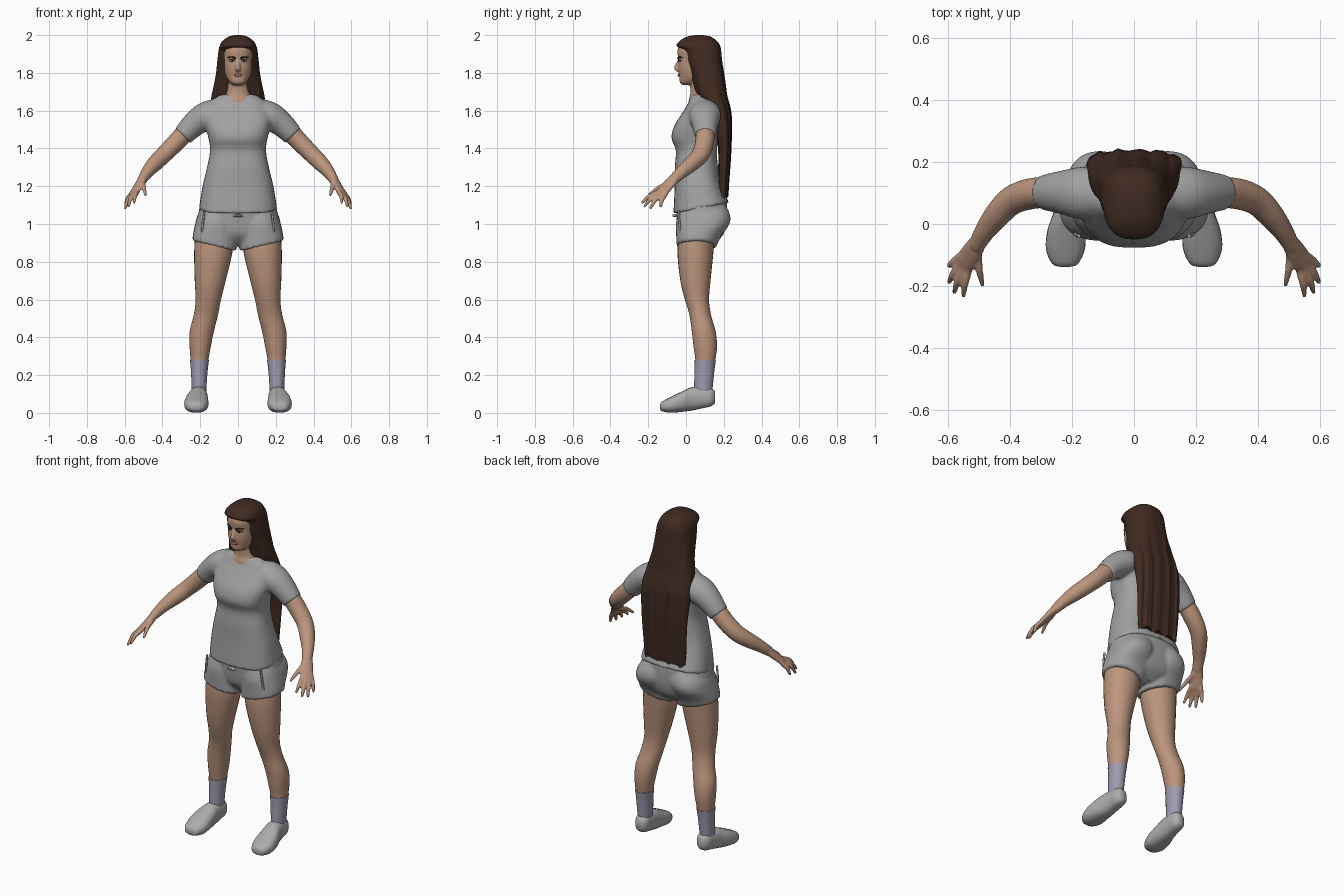
import bpy, bmesh, math
from mathutils import Vector

X, Y, Z = Vector((1, 0, 0)), Vector((0, 1, 0)), Vector((0, 0, 1))


def material(name, rgb):
    m = bpy.data.materials.new(name)
    m.diffuse_color = (*rgb, 1)
    return m


SKIN = material("skin", (0.50, 0.30, 0.205))
HAIR = material("dark_brown_hair", (0.05, 0.023, 0.015))
CLOTH = material("grey_cloth", (0.36, 0.36, 0.36))
SHOE = material("light_grey_shoe", (0.41, 0.41, 0.41))
SOCK = material("lavender_sock", (0.34, 0.33, 0.43))
LIP = material("lip", (0.34, 0.15, 0.11))
WHITE = material("eye_white", (0.6, 0.58, 0.55))
DARK = material("dark_lash", (0.02, 0.012, 0.01))


def smooth_keys(keys, steps):
    """Catmull-Rom interpolation through the key rings."""
    out = []
    for i in range(len(keys) - 1):
        p = [keys[max(i - 1, 0)], keys[i], keys[i + 1], keys[min(i + 2, len(keys) - 1)]]
        for s in range(steps):
            t = s / steps
            out.append([0.5 * (2 * b + (c - a) * t + (2 * a - 5 * b + 4 * c - d) * t * t
                               + (3 * b - a - 3 * c + d) * t ** 3) for a, b, c, d in zip(*p)])
    return out + [list(keys[-1])]


def loft(bm, keys, axis=None, side=Y, n=24, steps=4, e=2.0, warp=None, mirror=False):
    """Loft superellipse rings (x, y, z, ru, rv); rings follow the path unless axis is fixed."""
    rows = smooth_keys(keys, steps)
    for sx in ((1, -1) if mirror else (1,)):
        rings = []
        for i, r in enumerate(rows):
            c = Vector(r[:3])
            if axis:
                u, v = X, (Y if axis == Z else Z)
            else:
                t = (Vector(rows[min(i + 1, len(rows) - 1)][:3]) - Vector(rows[max(i - 1, 0)][:3])).normalized()
                u = (side - t * side.dot(t)).normalized()
                v = t.cross(u)
            ring = []
            for k in range(n):
                a = 2 * math.pi * k / n
                ca, sa = math.cos(a), math.sin(a)
                p = (c + u * r[3] * math.copysign(abs(ca) ** (2 / e), ca)
                     + v * r[4] * math.copysign(abs(sa) ** (2 / e), sa))
                if warp:
                    p = warp(p)
                ring.append(bm.verts.new((p.x * sx, p.y, p.z)))
            rings.append(ring)
        for a, b in zip(rings, rings[1:]):
            for k in range(n):
                bm.faces.new((a[k], a[k - 1], b[k - 1], b[k]))
        bm.faces.new(rings[0])
        bm.faces.new(rings[-1][::-1])


def part(name, mat, lofts, voxel=0, smooth=3):
    """One object made of lofts, optionally fused into a single skin."""
    bm = bmesh.new()
    for kw in lofts:
        loft(bm, **kw)
    bmesh.ops.recalc_face_normals(bm, faces=bm.faces[:])
    me = bpy.data.meshes.new(name)
    bm.to_mesh(me)
    bm.free()
    ob = bpy.data.objects.new(name, me)
    bpy.context.collection.objects.link(ob)
    me.materials.append(mat)
    bpy.ops.object.select_all(action='DESELECT')
    ob.select_set(True)
    bpy.context.view_layer.objects.active = ob
    if voxel:
        m = ob.modifiers.new("fuse", 'REMESH')
        m.mode, m.voxel_size, m.use_smooth_shade = 'VOXEL', voxel, True
        s = ob.modifiers.new("soften", 'SMOOTH')
        s.factor, s.iterations = 0.5, smooth
    else:
        bpy.ops.object.shade_smooth_by_angle(angle=math.radians(50))
    return ob


# Shirt: torso with a hem that dips at the front, plus sleeves
def hem(p):
    return p + Z * (p.y - 0.08) * 0.2 * max(0, min(1, (1.25 - p.z) / 0.15))


torso = [(0, .08, 1.083, .207, .147), (0, .064, 1.2, .188, .124), (0, .055, 1.3, .164, .114),
         (0, .055, 1.39, .148, .109), (0, .046, 1.455, .157, .123), (0, .055, 1.52, .172, .117),
         (0, .075, 1.58, .175, .1), (0, .086, 1.63, .155, .08), (0, .087, 1.662, .128, .066),
         (0, .085, 1.685, .09, .052)]
sleeve = [(.08, .1, 1.6, .075, .07), (.165, .1, 1.573, .085, .076), (.23, .102, 1.53, .071, .067),
          (.292, .102, 1.468, .056, .056)]
part("shirt", CLOTH, [dict(keys=torso, axis=Z, n=40, e=2.6, warp=hem),
                      dict(keys=sleeve, mirror=True)], voxel=0.009, smooth=4)


# Shorts: pelvis and two short legs with slanted hems
def leg_hem(p):
    return p + Z * (p.x - 0.24) * 0.24 * max(0, min(1, (1.0 - p.z) / 0.08))


pelvis = [(0, .075, .885, .06, .06), (0, .08, .94, .17, .115), (0, .084, 1.02, .212, .133),
          (0, .082, 1.12, .196, .135)]
short_leg = [(.126, .056, .912, .117, .106), (.122, .066, .95, .116, .118), (.115, .088, 1.0, .112, .142),
             (.105, .095, 1.05, .108, .138), (.09, .09, 1.1, .09, .12)]
part("shorts", CLOTH, [dict(keys=pelvis, axis=Z, n=40, e=2.4),
                       dict(keys=short_leg, axis=Z, e=2.3, warp=leg_hem, mirror=True)], voxel=0.009)
part("pocket_welts", CLOTH, [dict(keys=[(.178, -.038, 1.07, .006, .006), (.186, -.036, 1.01, .006, .006),
                                        (.19, -.028, .955, .006, .006)], n=8, mirror=True)])
part("drawstring", CLOTH, [dict(keys=[(0, -.058, 1.045, .01, .008), (.012, -.06, 1.045, .013, .008),
                                      (.024, -.056, 1.04, .005, .004)], n=10, mirror=True)])

# Legs
leg = [(.125, .06, .97, .1, .095), (.131, .05, .85, .101, .095), (.147, .05, .7, .082, .08),
       (.157, .058, .6, .067, .064), (.17, .075, .52, .064, .057), (.192, .094, .43, .064, .063),
       (.2, .102, .35, .056, .062), (.204, .102, .27, .046, .052), (.206, .093, .15, .036, .046)]
part("legs", SKIN, [dict(keys=leg, axis=Z, n=28, steps=5, mirror=True)])

# Socks
sock = [(.204, .102, .28, .05, .056), (.205, .098, .22, .044, .052), (.206, .093, .15, .04, .05),
        (.206, .09, .08, .038, .045)]
part("socks", SOCK, [dict(keys=sock, axis=Z, mirror=True)])

# Shoes, lofted from toe to heel
shoe = [(.222, -.138, .032, .015, .01), (.222, -.128, .034, .042, .025), (.221, -.08, .043, .063, .042),
        (.218, -.02, .06, .061, .054), (.211, .03, .074, .051, .062), (.207, .08, .081, .045, .058),
        (.205, .13, .084, .04, .05), (.205, .153, .082, .022, .032)]
part("shoes", SHOE, [dict(keys=shoe, axis=Y, e=2.4, warp=lambda p: Vector((p.x, p.y, max(p.z, 0))),
                          mirror=True)])

# Arms, palms, fingers and thumbs
arm = [(.2, .102, 1.55, .05, .05), (.28, .102, 1.482, .05, .05), (.34, .096, 1.42, .05, .048),
       (.395, .075, 1.365, .047, .045), (.44, .03, 1.32, .042, .042), (.48, -.022, 1.275, .034, .033),
       (.508, -.07, 1.232, .028, .025)]
palm = [(.5, -.055, 1.245, .028, .024), (.525, -.095, 1.205, .036, .019), (.55, -.132, 1.163, .036, .014),
        (.554, -.14, 1.155, .03, .01)]
hand = [dict(keys=arm, mirror=True),
        dict(keys=palm, side=Vector((.035, .04, -.015)), mirror=True)]
fingers = [((.533, -.145, 1.17), (.55, -.235, 1.11)), ((.551, -.145, 1.16), (.58, -.222, 1.09)),
           ((.563, -.13, 1.155), (.597, -.19, 1.08)), ((.568, -.11, 1.155), (.597, -.135, 1.088)),
           ((.503, -.085, 1.215), (.487, -.2, 1.15))]
for a, b in fingers:
    a, b = Vector(a), Vector(b)
    mid = (a + b) / 2 + Vector((.004, -.004, .008))
    back = a + (a - b) * 0.3
    hand.append(dict(keys=[(*back, .011, .011), (*a, .013, .013), (*mid, .012, .012), (*b, .007, .007)],
                     n=12, mirror=True))
part("arms_and_hands", SKIN, hand, voxel=0.006, smooth=2)

# Head, nose and neck
skull = [(0, .012, 1.735, .022, .03), (0, .02, 1.75, .044, .053), (0, .036, 1.78, .063, .071),
         (0, .05, 1.82, .074, .092), (0, .06, 1.87, .079, .101), (0, .065, 1.92, .081, .11),
         (0, .068, 1.96, .066, .092), (0, .07, 1.985, .03, .045)]
neck = [(0, .08, 1.61, .12, .07), (0, .078, 1.655, .1, .064), (0, .078, 1.685, .068, .056),
        (0, .075, 1.73, .06, .053), (0, .07, 1.8, .058, .055)]
nose = [(0, -.032, 1.878, .008, .008), (0, -.044, 1.85, .009, .009), (0, -.053, 1.825, .014, .011),
        (0, -.038, 1.812, .012, .009)]
part("head", SKIN, [dict(keys=skull, axis=Z, n=32, e=2.2), dict(keys=neck, axis=Z),
                    dict(keys=nose, side=X, n=12)], voxel=0.006, smooth=2)

# Facial details
part("eyebrows", DARK, [dict(keys=[(.012, -.043, 1.877, .004, .004), (.032, -.038, 1.884, .004, .004),
                                   (.056, -.02, 1.881, .002, .002)], n=8, mirror=True)])
part("eyes", WHITE, [dict(keys=[(.018, -.037, 1.863, .002, .002), (.031, -.034, 1.864, .006, .006),
                                (.046, -.025, 1.864, .002, .002)], n=10, mirror=True)])
part("irises", DARK, [dict(keys=[(.031, -.042, 1.864, .004, .005), (.031, -.034, 1.864, .005, .005)],
                           axis=Y, n=12, mirror=True)])
part("eyelashes", DARK, [dict(keys=[(.016, -.04, 1.867, .002, .002), (.031, -.039, 1.871, .003, .003),
                                    (.049, -.027, 1.867, .002, .002)], n=8, mirror=True)])
part("lips", LIP, [dict(keys=[(-.026, -.028, 1.786, .002, .002), (-.012, -.037, 1.788, .005, .007),
                              (0, -.039, 1.786, .005, .007), (.012, -.037, 1.788, .005, .007),
                              (.026, -.028, 1.786, .002, .002)], n=10)])


# Long hair: cap over the skull narrowing to a sheet down the back, with strand ripples
def strands(p):
    f = max(0, min(1, (1.93 - p.z) / 0.3))
    low = max(0, min(1, (1.2 - p.z) / 0.05))
    return p + Y * f * (.004 * math.sin(p.x * 95) + .002 * math.sin(p.x * 210)) \
        + Z * low * .012 * math.sin(p.x * 80 + 1)


hair = [(0, .07, 2.0, .018, .02), (0, .068, 1.992, .05, .062), (0, .065, 1.968, .083, .1),
        (0, .066, 1.942, .097, .115), (0, .085, 1.918, .103, .101), (0, .095, 1.86, .11, .096),
        (0, .11, 1.8, .116, .09), (0, .124, 1.74, .127, .084), (0, .138, 1.68, .14, .078),
        (0, .165, 1.62, .149, .066), (0, .189, 1.55, .154, .05), (0, .205, 1.4, .147, .031),
        (0, .2, 1.25, .14, .027), (0, .198, 1.15, .132, .022)]
part("long_hair", HAIR, [dict(keys=hair, axis=Z, n=96, e=2.5, warp=strands)])
